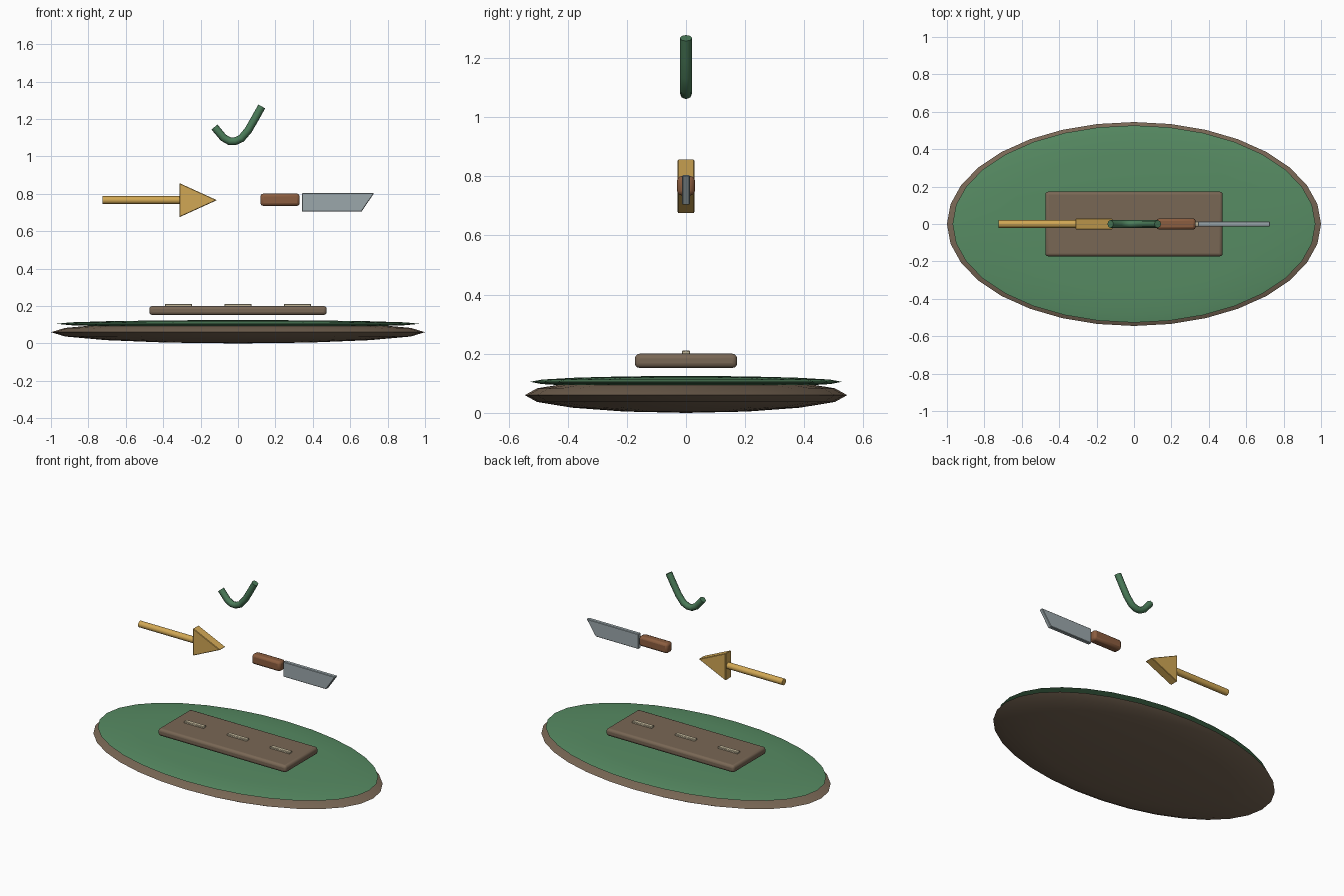
import bpy, bmesh, math

if "Cube" in bpy.data.objects:
    bpy.data.objects.remove(bpy.data.objects["Cube"])


def material(name, rgb):
    m = bpy.data.materials.new(name)
    m.diffuse_color = (*rgb, 1)
    m.use_nodes = True
    m.node_tree.nodes["Principled BSDF"].inputs["Base Color"].default_value = m.diffuse_color
    return m


EARTH = material("earth", (0.19, 0.135, 0.09))
GREEN = material("green", (0.095, 0.26, 0.125))
CREAM = material("cream", (0.55, 0.48, 0.33))
GOLD = material("gold", (0.64, 0.39, 0.09))
WOOD = material("wood", (0.26, 0.11, 0.05))
STEEL = material("steel", (0.33, 0.39, 0.41))
STEM = material("stem", (0.07, 0.20, 0.10))


def finish(obj, name, mat, bevel=0, segments=2, smooth=None):
    obj.name = obj.data.name = name
    obj.data.materials.append(mat)
    if bevel:
        b = obj.modifiers.new("bevel", 'BEVEL')
        b.width, b.segments = bevel, segments
    if smooth:
        bpy.ops.object.select_all(action='DESELECT')
        obj.select_set(True)
        bpy.context.view_layer.objects.active = obj
        bpy.ops.object.shade_smooth_by_angle(angle=math.radians(smooth))
    return obj


def disc(name, z, radii, mat):
    bpy.ops.mesh.primitive_uv_sphere_add(segments=32, ring_count=8, radius=1, location=(0, 0, z))
    o = bpy.context.object
    o.scale = radii
    bpy.ops.object.transform_apply(location=False, rotation=False, scale=True)
    return finish(o, name, mat, smooth=60)


def box(name, loc, size, mat, bevel, segments=2):
    bpy.ops.mesh.primitive_cube_add(size=1, location=loc)
    o = bpy.context.object
    o.scale = size
    bpy.ops.object.transform_apply(location=False, rotation=False, scale=True)
    return finish(o, name, mat, bevel, segments, smooth=35)


def slab(name, outline, half, mat, bevel):
    """Extrude an x/z outline through y = -half..half."""
    bm = bmesh.new()
    face = bm.faces.new([bm.verts.new((x, -half, z)) for x, z in outline])
    new = bmesh.ops.extrude_face_region(bm, geom=[face])["geom"]
    bmesh.ops.translate(bm, vec=(0, 2 * half, 0),
                        verts=[v for v in new if isinstance(v, bmesh.types.BMVert)])
    bmesh.ops.recalc_face_normals(bm, faces=bm.faces)
    me = bpy.data.meshes.new(name)
    bm.to_mesh(me)
    bm.free()
    o = bpy.data.objects.new(name, me)
    bpy.context.collection.objects.link(o)
    return finish(o, name, mat, bevel, 1)


# Oval base: earth with grass on top
disc("earth_base", 0.06, (1.0, 0.545, 0.06), EARTH)
disc("grass_top", 0.105, (0.97, 0.527, 0.02), GREEN)

# Floating path board with three dashes
box("path_board", (0, 0, 0.176), (0.948, 0.346, 0.048), EARTH, 0.016, 3)
for i in range(3):
    box(f"path_dash_{i + 1}", (0.318 * (i - 1), 0, 0.204), (0.145, 0.028, 0.014), CREAM, 0.003, 1)

# Arrow
bpy.ops.mesh.primitive_cylinder_add(vertices=16, radius=0.021, depth=0.42,
                                    location=(-0.515, 0, 0.766), rotation=(0, math.pi / 2, 0))
finish(bpy.context.object, "arrow_shaft", GOLD, smooth=35)
slab("arrow_head", [(-0.313, 0.675), (-0.113, 0.766), (-0.313, 0.857)], 0.029, GOLD, 0.003)

# Knife
box("knife_handle", (0.225, 0, 0.768), (0.21, 0.06, 0.066), WOOD, 0.015, 2)
slab("knife_blade", [(0.343, 0.704), (0.66, 0.704), (0.728, 0.804), (0.343, 0.804)],
     0.013, STEEL, 0.003)

# Curved tick above the tools
path = [(-0.126, 1.157), (-0.078, 1.1), (-0.045, 1.081), (-0.015, 1.081),
        (0.018, 1.096), (0.055, 1.14), (0.088, 1.197), (0.127, 1.267)]
cu = bpy.data.curves.new("curved_tick", 'CURVE')
cu.dimensions = '3D'
cu.bevel_depth = 0.021
cu.bevel_resolution = 2
cu.use_fill_caps = True
sp = cu.splines.new('POLY')
sp.points.add(len(path) - 1)
for p, (x, z) in zip(sp.points, path):
    p.co = (x, 0, z, 1)
tick = bpy.data.objects.new("curved_tick", cu)
bpy.context.collection.objects.link(tick)
bpy.ops.object.select_all(action='DESELECT')
tick.select_set(True)
bpy.context.view_layer.objects.active = tick
bpy.ops.object.convert(target='MESH')
finish(bpy.context.object, "curved_tick", STEM, smooth=50)
